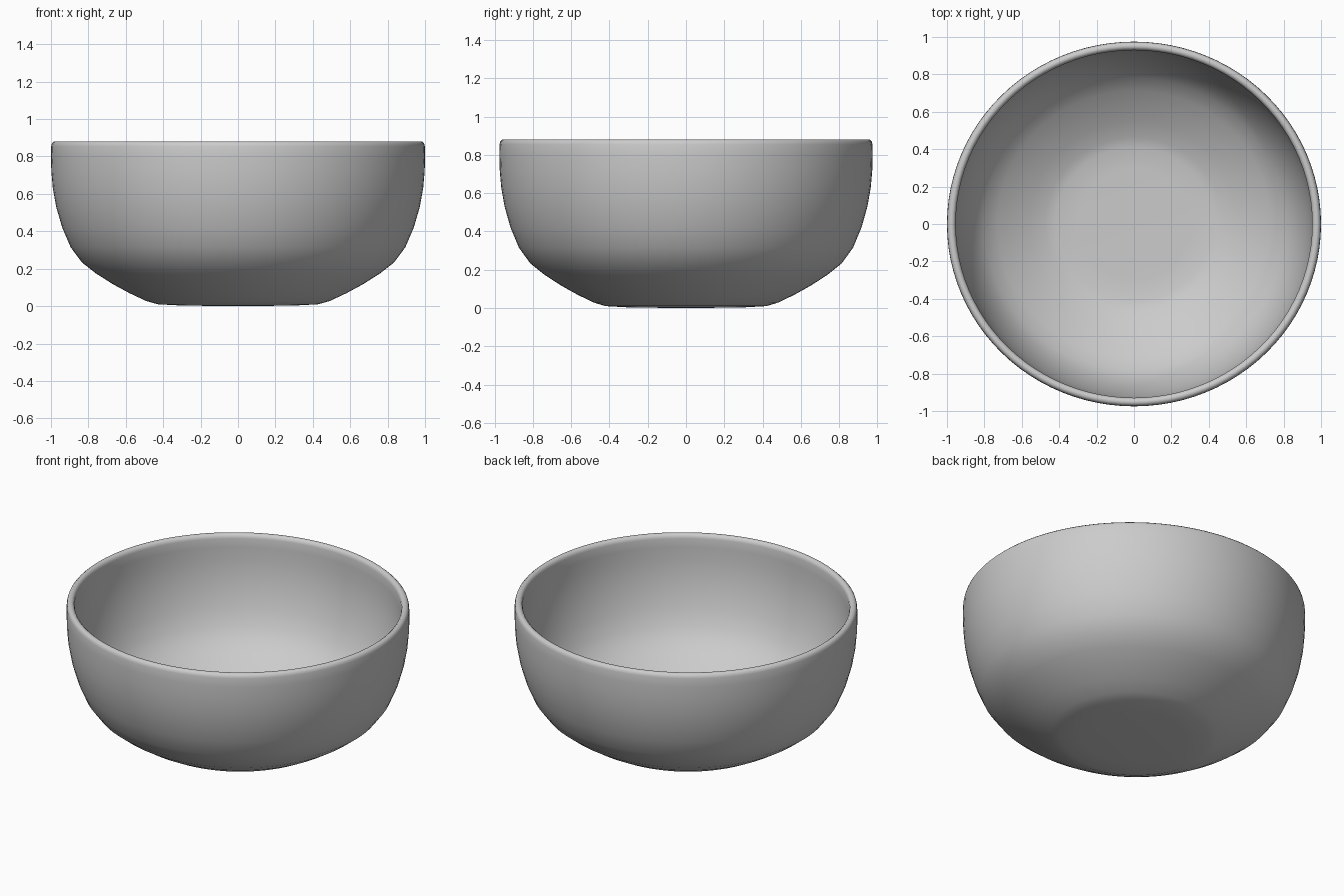
import bpy, bmesh, math

if "Cube" in bpy.data.objects:
    bpy.data.objects.remove(bpy.data.objects["Cube"])

SEGMENTS = 96
Y_SCALE = 0.975  # bowl is very slightly oval

# Profile (radius, z): outside from base to rim, over the lip, then down inside
outer = [(0.3, 0.003), (0.43, 0.01), (0.49, 0.027), (0.58, 0.069), (0.67, 0.118),
         (0.76, 0.175), (0.835, 0.234), (0.895, 0.315), (0.94, 0.42),
         (0.972, 0.53), (0.99, 0.63), (0.998, 0.72), (1.0, 0.8), (0.999, 0.855)]
lip = [(0.995, 0.87), (0.984, 0.88), (0.968, 0.88), (0.957, 0.87)]
inner = [(0.953, 0.855), (0.953, 0.8), (0.951, 0.72), (0.943, 0.635), (0.925, 0.54),
         (0.895, 0.435), (0.853, 0.34), (0.8, 0.265), (0.73, 0.21), (0.645, 0.155),
         (0.56, 0.107), (0.475, 0.067), (0.42, 0.052), (0.3, 0.048)]
profile = [(0, 0)] + outer + lip + inner + [(0, 0.047)]

# Lathe the profile around z
bm = bmesh.new()
verts = [bm.verts.new((r, 0, z)) for r, z in profile]
edges = [bm.edges.new(pair) for pair in zip(verts, verts[1:])]
bmesh.ops.spin(bm, geom=verts + edges, cent=(0, 0, 0), axis=(0, 0, 1),
               angle=math.tau, steps=SEGMENTS)
bmesh.ops.remove_doubles(bm, verts=bm.verts, dist=1e-4)
bmesh.ops.dissolve_degenerate(bm, dist=1e-5, edges=bm.edges)
bmesh.ops.scale(bm, vec=(1, Y_SCALE, 1), verts=bm.verts)
bmesh.ops.recalc_face_normals(bm, faces=bm.faces)

# Bowl object, smooth shaded
mesh = bpy.data.meshes.new("bowl")
bm.to_mesh(mesh)
bm.free()
bowl = bpy.data.objects.new("bowl", mesh)
bpy.context.collection.objects.link(bowl)
for p in mesh.polygons:
    p.use_smooth = True
